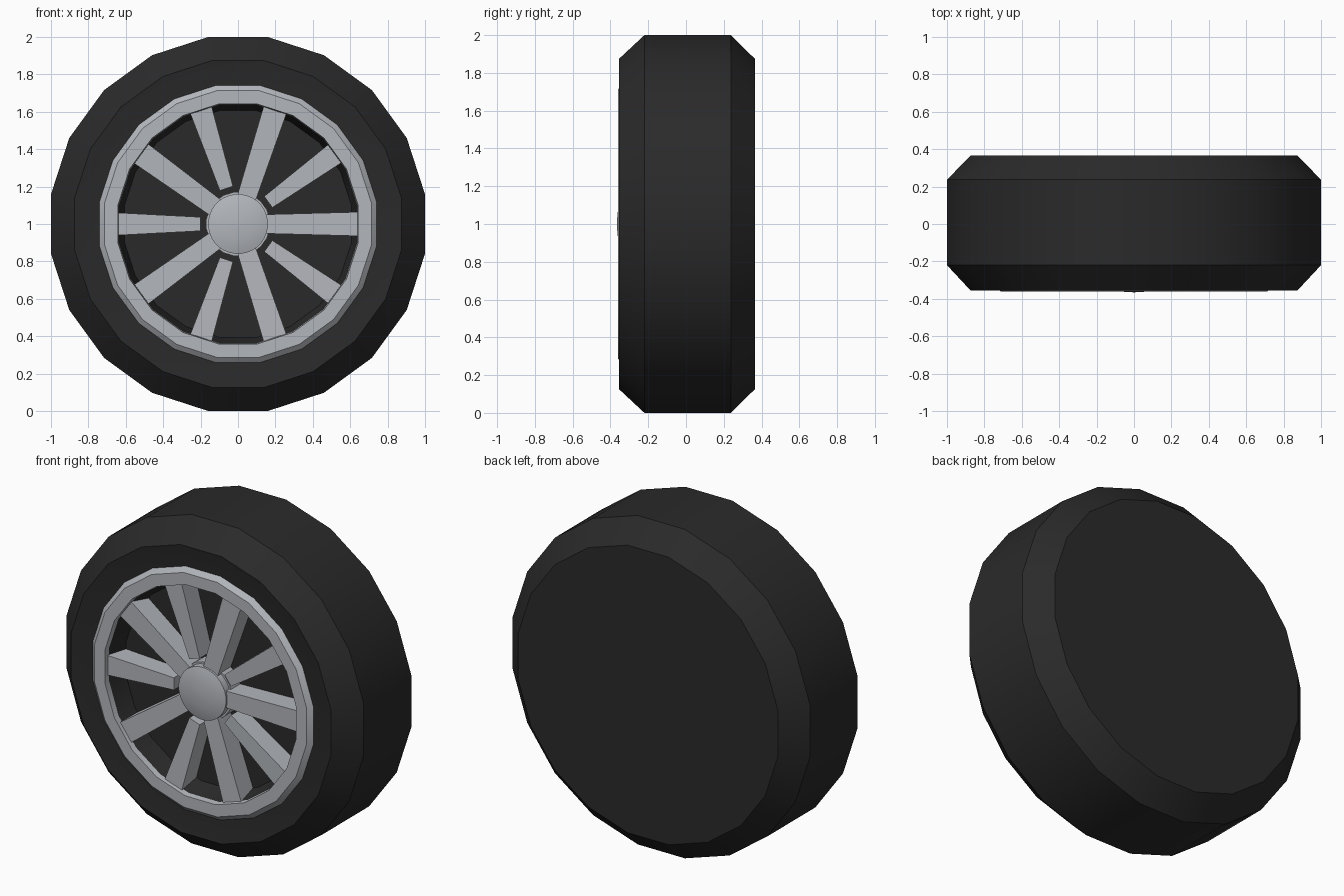
import bpy, bmesh, math
from mathutils import Matrix

if "Cube" in bpy.data.objects:
    bpy.data.objects.remove(bpy.data.objects["Cube"])

def material(name, rgb):
    m = bpy.data.materials.new(name)
    m.diffuse_color = (*rgb, 1)
    m.use_nodes = True
    m.node_tree.nodes["Principled BSDF"].inputs["Base Color"].default_value = m.diffuse_color
    return m

RUBBER = material("dark rubber", (0.023, 0.023, 0.023))
METAL = material("light alloy", (0.45, 0.47, 0.50))
CENTRE = Matrix.Translation((0, 0, 1))

def finish(name, bm, mat, smooth=True):
    bmesh.ops.recalc_face_normals(bm, faces=bm.faces)
    me = bpy.data.meshes.new(name)
    bm.to_mesh(me)
    bm.free()
    me.materials.append(mat)
    if smooth:
        me.shade_smooth()
        me.set_sharp_from_angle(angle=math.radians(25))
    ob = bpy.data.objects.new(name, me)
    bpy.context.collection.objects.link(ob)
    ob.matrix_world = CENTRE
    return ob

def lathe(name, profile, sides, mat, closed=False):
    """Turn (radius, y) points around the y axis; open profiles get flat caps."""
    bm = bmesh.new()
    rings = []
    for r, y in profile:
        ring = []
        for i in range(sides):
            a = 2 * math.pi * (i + 0.5) / sides
            ring.append(bm.verts.new((r * math.cos(a), y, r * math.sin(a))))
        rings.append(ring)
    pairs = list(zip(rings, rings[1:]))
    if closed:
        pairs.append((rings[-1], rings[0]))
    for a, b in pairs:
        for i in range(sides):
            j = (i + 1) % sides
            bm.faces.new((a[i], a[j], b[j], b[i]))
    if not closed:
        bm.faces.new(rings[0])
        bm.faces.new(rings[-1])
    return finish(name, bm, mat)

# tyre with solid back and dished front
lathe("tyre", [(0.885, 0.365), (1.0125, 0.237), (1.0125, -0.22), (0.885, -0.355),
               (0.755, -0.335), (0.648, -0.335), (0.615, -0.21)], 20, RUBBER)

# raised rim ring with bevelled outer edge
lathe("rim_ring", [(0.752, -0.33), (0.75, -0.336), (0.722, -0.361),
                   (0.65, -0.361), (0.645, -0.32)], 20, METAL, closed=True)

# hub and domed cap
lathe("hub_core", [(0.172, -0.20), (0.172, -0.30)], 20, METAL)
lathe("hub_cap", [(0.16, -0.26), (0.16, -0.343), (0.125, -0.353), (0.08, -0.360),
                  (0.035, -0.364), (0.005, -0.365)], 32, METAL)

# ten tapered spokes, alternately long and short
def spoke(name, angle, r0, half0, half1):
    bm = bmesh.new()
    ends = []
    for r, h, y in ((r0, half0, -0.33), (0.638, half1, -0.34)):
        ends.append([bm.verts.new(p) for p in
                     ((r, y, -h), (r, y, h), (r, -0.205, h), (r, -0.205, -h))])
    a, b = ends
    for i in range(4):
        j = (i + 1) % 4
        bm.faces.new((a[i], a[j], b[j], b[i]))
    bm.faces.new(a)
    bm.faces.new(b)
    bm.transform(Matrix.Rotation(-angle, 4, 'Y'))
    finish(name, bm, METAL, smooth=False)

for i in range(10):
    ang = math.radians(36 * i)
    if i % 2 == 0:
        spoke(f"long_spoke_{i}", ang, 0.12, 0.05, 0.064)
    else:
        spoke(f"short_spoke_{i}", ang, 0.2, 0.037, 0.06)
